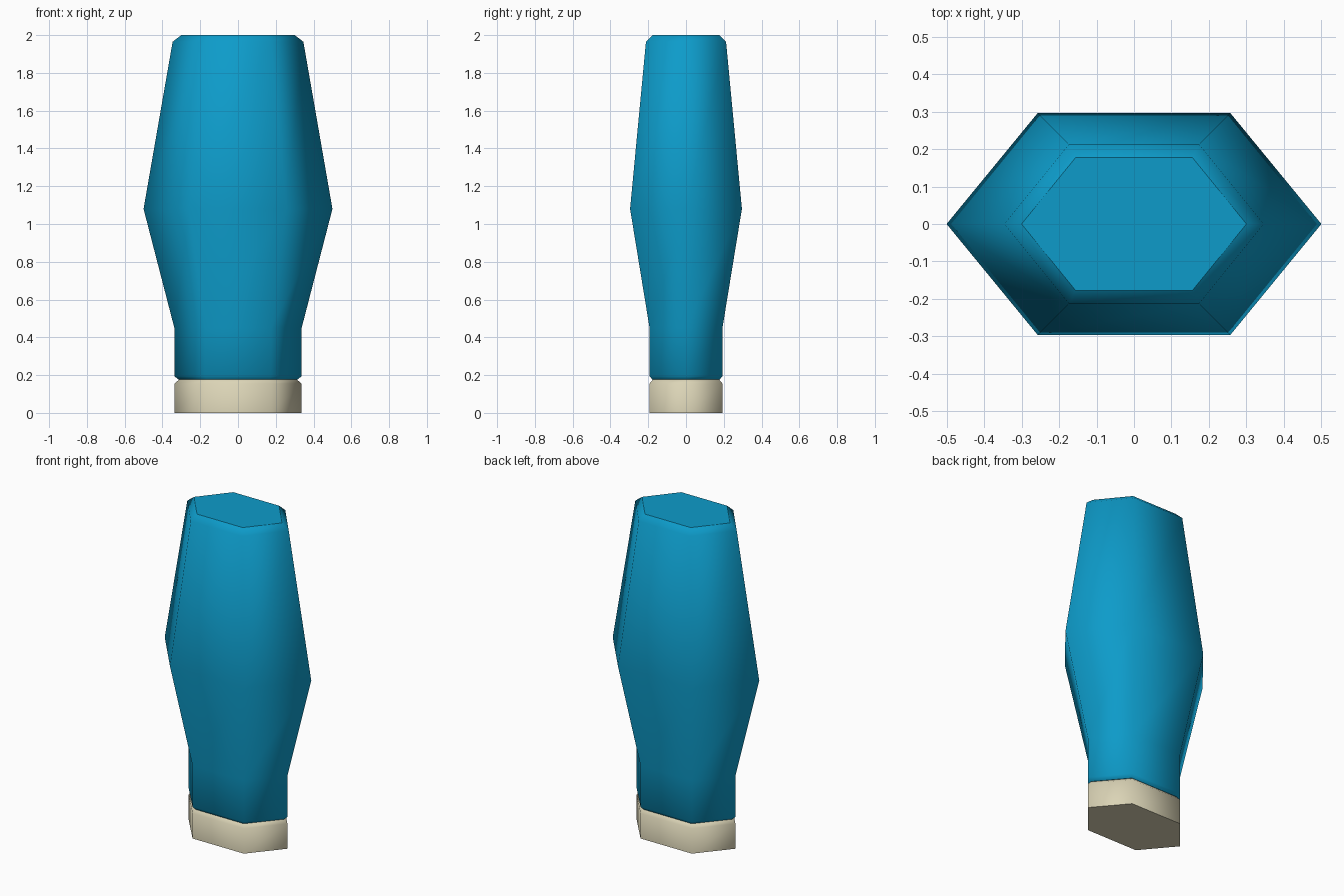
import bpy, bmesh

if "Cube" in bpy.data.objects:
    bpy.data.objects.remove(bpy.data.objects["Cube"])


def material(name, rgb):
    m = bpy.data.materials.new(name)
    m.diffuse_color = (*rgb, 1)
    m.use_nodes = True
    m.node_tree.nodes["Principled BSDF"].inputs["Base Color"].default_value = m.diffuse_color
    return m


def hexagon(a, b, c, z):
    """Stretched hexagon: points at x = +-a, flats at y = +-c."""
    return [(a, 0, z), (b, c, z), (-b, c, z), (-a, 0, z), (-b, -c, z), (b, -c, z)]


def loft(name, sections, mat):
    """Skin a stack of hexagons, smooth round the sides, flat end caps."""
    bm = bmesh.new()
    rings = [[bm.verts.new(p) for p in hexagon(*s)] for s in sections]
    for low, high in zip(rings, rings[1:]):
        for i in range(6):
            j = (i + 1) % 6
            bm.faces.new((low[i], low[j], high[j], high[i])).smooth = True
    caps = [bm.faces.new(rings[0][::-1]), bm.faces.new(rings[-1])]
    for cap in caps:
        for e in cap.edges:
            e.smooth = False
    bm.normal_update()
    me = bpy.data.meshes.new(name)
    bm.to_mesh(me)
    bm.free()
    me.materials.append(mat)
    ob = bpy.data.objects.new(name, me)
    bpy.context.collection.objects.link(ob)
    return ob


blue = material("handle blue", (0.004, 0.33, 0.59))
cream = material("collar cream", (0.71, 0.66, 0.47))

# collar at the foot, chamfered into the groove
loft("collar", [(0.337, 0.175, 0.193, 0.0),
                (0.337, 0.175, 0.193, 0.155),
                (0.312, 0.162, 0.176, 0.176)], cream)

# bulging handle: groove chamfer, straight neck, widest waist, chamfered top
loft("handle", [(0.315, 0.164, 0.178, 0.176),
                (0.337, 0.175, 0.193, 0.195),
                (0.337, 0.175, 0.193, 0.45),
                (0.5, 0.257, 0.296, 1.08),
                (0.346, 0.174, 0.212, 1.965),
                (0.3, 0.156, 0.177, 2.0)], blue)
